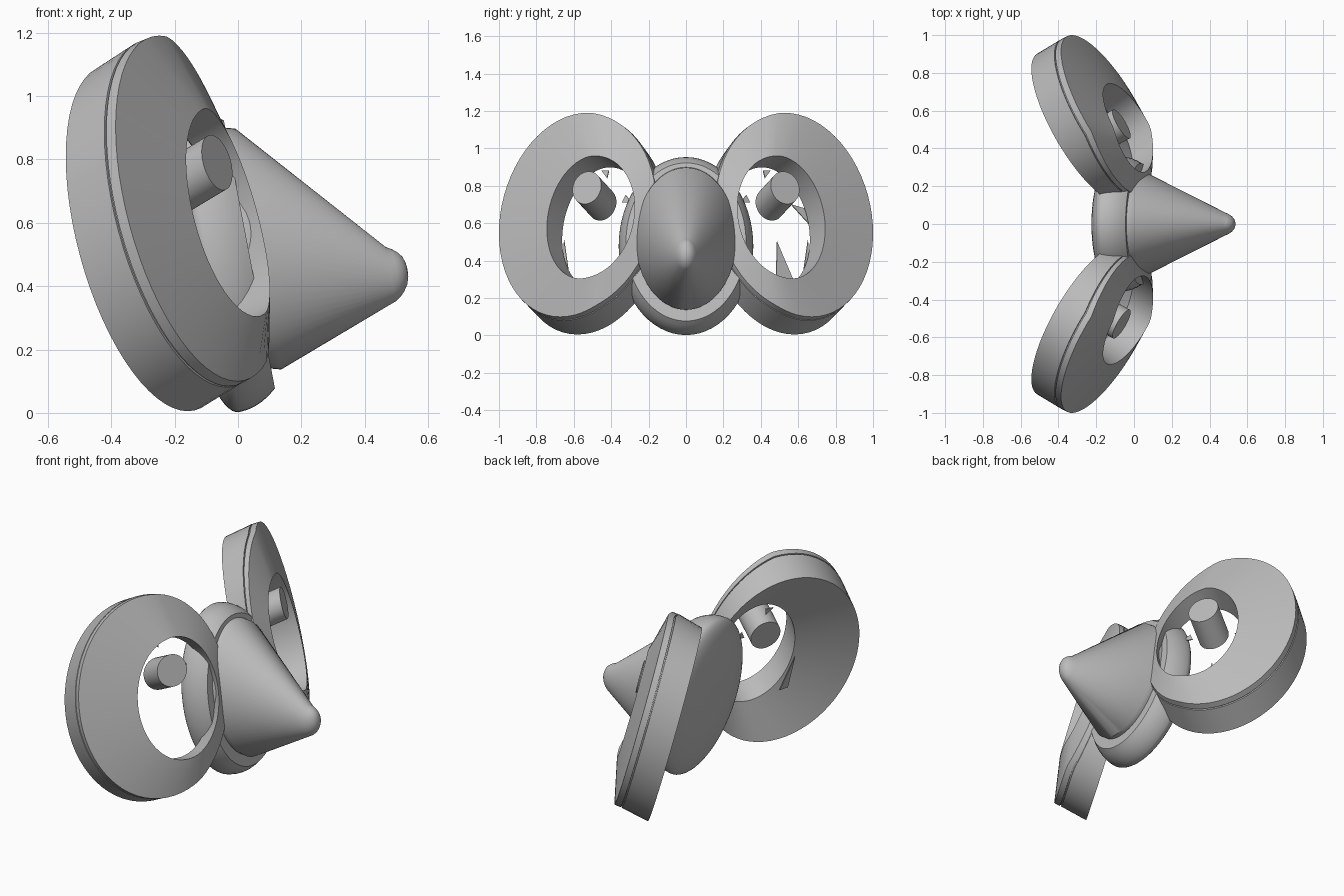
import bpy, bmesh, math
from mathutils import Vector

cube = bpy.data.objects.get("Cube")
if cube:
    bpy.data.objects.remove(cube, do_unlink=True)

grey = bpy.data.materials.new("plain_grey")
grey.use_nodes = True
grey.diffuse_color = (0.5, 0.5, 0.5, 1)
grey.node_tree.nodes["Principled BSDF"].inputs["Base Color"].default_value = (0.5, 0.5, 0.5, 1)


def finish(name, bm, angle=35):
    """Turn a bmesh into a smooth-shaded grey object."""
    bmesh.ops.remove_doubles(bm, verts=bm.verts, dist=0.0005)
    bmesh.ops.recalc_face_normals(bm, faces=bm.faces)
    mesh = bpy.data.meshes.new(name)
    bm.to_mesh(mesh)
    bm.free()
    mesh.materials.append(grey)
    obj = bpy.data.objects.new(name, mesh)
    bpy.context.collection.objects.link(obj)
    bpy.ops.object.select_all(action="DESELECT")
    obj.select_set(True)
    bpy.context.view_layer.objects.active = obj
    bpy.ops.object.shade_smooth_by_angle(angle=math.radians(angle))
    return obj


def loft(name, rings, side, up, closed=False, warp=None, count=64):
    """Skin elliptical rings given as (centre, half width, half height)."""
    bm = bmesh.new()
    loops = []
    for centre, w, h in rings:
        loop = []
        for i in range(count):
            a = math.tau * i / count
            p = centre + side * (w * math.cos(a)) + up * (h * math.sin(a))
            loop.append(bm.verts.new(warp(p) if warp else p))
        loops.append(loop)
    pairs = list(zip(loops, loops[1:]))
    if closed:
        pairs.append((loops[-1], loops[0]))
    else:
        bm.faces.new(loops[0])
        bm.faces.new(loops[-1])
    for lo, hi in pairs:
        for i in range(count):
            j = (i + 1) % count
            bm.faces.new((lo[i], lo[j], hi[j], hi[i]))
    return finish(name, bm)


# Central body: a flat-fronted egg leaning back
Y = Vector((0, 1, 0))
lean = Vector((0.982, 0, 0.187))
lean_up = Vector((-0.187, 0, 0.982))
mid = Vector((0.036, 0, 0.5))
dome = []
for step in range(-5, 16):
    a = math.radians(step * 6)
    depth = 0.125 + (0.25 if a < 0 else 0.1) * math.sin(a)
    size = max(0, math.cos(a)) ** 0.8
    dome.append((mid - lean * depth, 0.36 * size, 0.483 * size))
loft("body", dome, Y, lean_up)

# Nose cone with a rounded tip
nose = [(0.03, 0.52, 1), (0.064, 0.517, 1), (0.482, 0.438, 0.225), (0.5, 0.442, 0.195),
        (0.514, 0.446, 0.16), (0.526, 0.45, 0.115), (0.533, 0.452, 0.06), (0.535, 0.453, 0)]
loft("nose_cone", [(Vector((x, 0, z)), 0.27 * s, 0.387 * s) for x, z, s in nose], Y, lean_up)

# Loose blade shards in the rear of each duct, as (y, z) corners
edge_shards = [((0.62, 0.3), (0.66, 0.31), (0.65, 0.51)),
               ((0.29, 0.71), (0.34, 0.71), (0.32, 0.75)),
               ((0.42, 0.84), (0.41, 0.88), (0.45, 0.88))]
extra_shards = [((0.48, 0.3), (0.57, 0.3), (0.485, 0.5)),
                ((0.56, 0.7), (0.66, 0.67), (0.66, 0.59))]

# Side ducts, hubs and blade shards
for label, m, shards in (("left", 1, edge_shards + extra_shards), ("right", -1, edge_shards)):
    n = Vector((0.835, 0.488 * m, 0.254))
    side = Vector((-0.505, 0.8635 * m, 0))
    up = Vector((-0.219, -0.128 * m, 0.967))
    centre = Vector((-0.125, 0.6 * m, 0.645))

    def at(h, v, d):
        return centre + side * h + up * v + n * d

    def bend(p):
        # The front of the duct sweeps back beside the body
        r = p - centre
        reach = max(0, 0.15 * r.dot(up) - r.dot(side) - 0.13)
        weight = min(1, max(0, 1 + r.dot(n) / 0.2))
        return p - n * (0.23 * weight * reach)

    # Cross-section: raised front, grooved lip, plain wall, dished back
    duct = [(at(-0.121, -0.025, 0.05), 0.251, 0.34),
            (at(0, 0, 0), 0.456, 0.564),
            (at(0, -0.005, -0.035), 0.458, 0.566),
            (at(0, -0.005, -0.036), 0.45, 0.558),
            (at(0, -0.006, -0.042), 0.45, 0.558),
            (at(0, -0.006, -0.043), 0.458, 0.566),
            (at(0, -0.045, -0.2), 0.456, 0.564),
            (at(-0.128, -0.045, -0.1), 0.245, 0.335)]
    loft(label + "_duct", duct, side, up, closed=True, warp=bend)

    # Hub: slanted cylinder with its end parallel to the duct
    axis = Vector((0.775, 0.427 * m, 0.465))
    front = Vector((-0.066, 0.53 * m, 0.79))
    loft(label + "_hub", [(front, 0.088, 0.09), (front - axis * 0.19, 0.088, 0.09)],
         side, up, count=40)

    bm = bmesh.new()
    for tri in shards:
        pts = []
        for y, z in tri:
            p = Vector((0, y * m, z))
            p.x = (centre - n * 0.13 - p).dot(n) / n.x
            pts.append(p)
        lower = [bm.verts.new(p) for p in pts]
        upper = [bm.verts.new(p + n * 0.006) for p in pts]
        bm.faces.new(lower)
        bm.faces.new(upper)
        for i in range(3):
            j = (i + 1) % 3
            bm.faces.new((lower[i], lower[j], upper[j], upper[i]))
    finish(label + "_blade_shards", bm)
